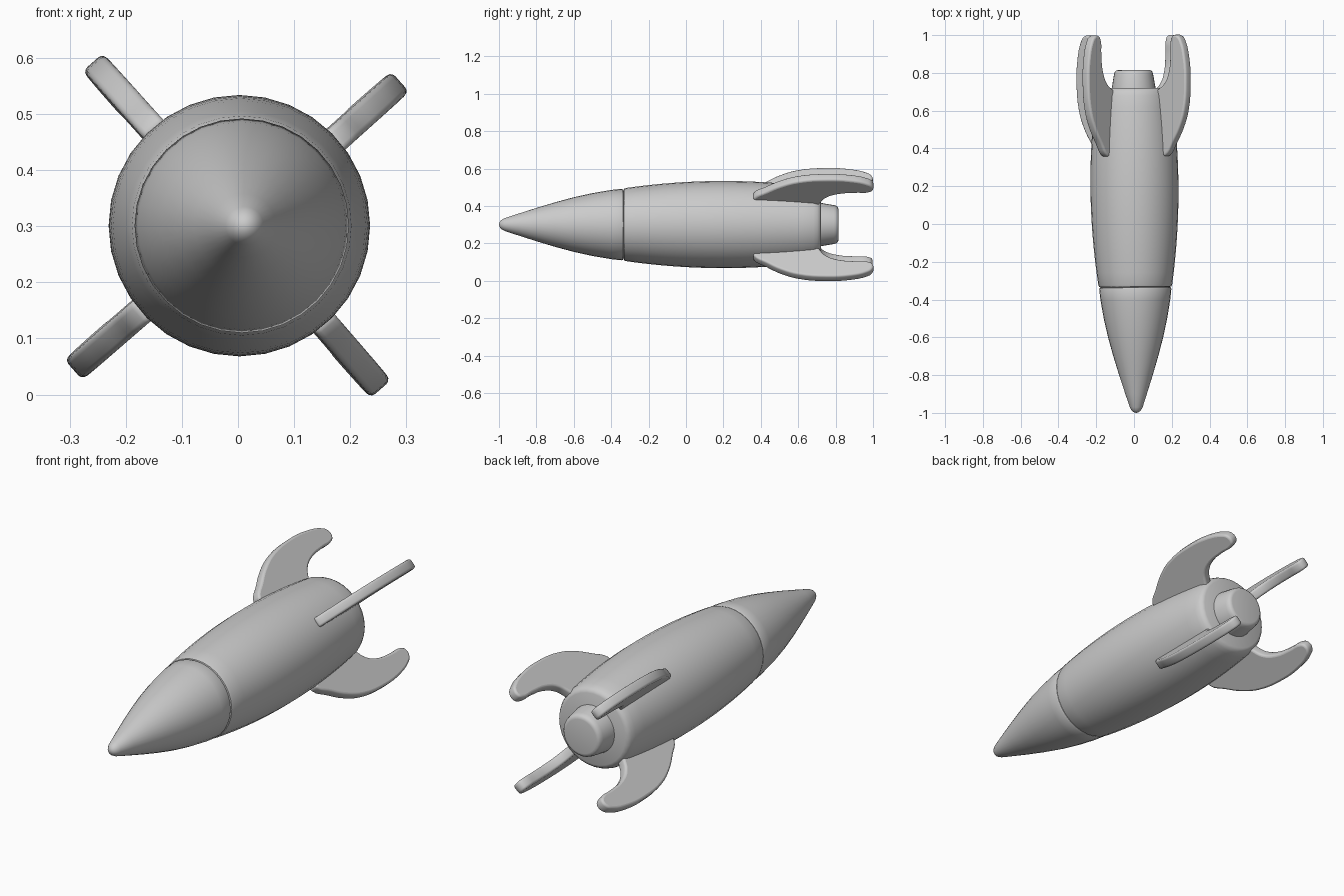
import bpy, bmesh, math
from mathutils import Matrix, Vector

cube = bpy.data.objects.get("Cube")
if cube:
    bpy.data.objects.remove(cube, do_unlink=True)

# One plain grey for everything
grey = bpy.data.materials.new("grey")
grey.use_nodes = True
colour = (0.6, 0.6, 0.6, 1)
grey.diffuse_color = colour
grey.node_tree.nodes["Principled BSDF"].inputs["Base Color"].default_value = colour

# Long axis runs along y, very slightly yawed
AXIS = Matrix.Translation((0.004, 0, 0.301)) @ Matrix.Rotation(0.008, 4, "Z")


def finish(obj, angle):
    bpy.ops.object.select_all(action="DESELECT")
    obj.select_set(True)
    bpy.context.view_layer.objects.active = obj
    bpy.ops.object.shade_smooth_by_angle(angle=math.radians(angle))


def lathe(name, profile, segments=32):
    """Spin (y, radius) points about the y axis."""
    bm = bmesh.new()
    verts = [bm.verts.new((r, y, 0)) for y, r in profile]
    edges = [bm.edges.new(pair) for pair in zip(verts, verts[1:])]
    bmesh.ops.spin(bm, geom=verts + edges, cent=(0, 0, 0), axis=(0, 1, 0),
                   angle=math.tau, steps=segments)
    bmesh.ops.remove_doubles(bm, verts=bm.verts, dist=0.0005)
    bmesh.ops.recalc_face_normals(bm, faces=bm.faces)
    mesh = bpy.data.meshes.new(name)
    bm.to_mesh(mesh)
    bm.free()
    mesh.materials.append(grey)
    obj = bpy.data.objects.new(name, mesh)
    bpy.context.collection.objects.link(obj)
    obj.matrix_world = AXIS
    finish(obj, 40)


lathe("nose_cone", [(-1, 0), (-0.997, 0.012), (-0.988, 0.024), (-0.97, 0.034),
                    (-0.9, 0.057), (-0.8, 0.089), (-0.7, 0.119), (-0.6, 0.146),
                    (-0.5, 0.168), (-0.4, 0.185), (-0.345, 0.191),
                    (-0.337, 0.188), (-0.335, 0.18), (-0.335, 0)])

# Barrel-shaped hull with rounded rims
hull = [(y, 0.233 - 0.138 * (y - 0.2) ** 2)
        for y in [-0.32 + 0.0625 * i for i in range(17)]]
lathe("hull", [(-0.335, 0), (-0.335, 0.18), (-0.332, 0.191)] + hull +
      [(0.7, 0.194), (0.714, 0.186), (0.72, 0.172), (0.72, 0)])

lathe("nozzle", [(0.7, 0.117), (0.725, 0.115), (0.79, 0.104), (0.805, 0.1),
                 (0.813, 0.092), (0.815, 0.082), (0.815, 0)])

# Swept fin outline as (radius, y), rounded by the curve bevel
OUTLINE = [(0.225, 0.36), (0.24, 0.362), (0.288, 0.428), (0.335, 0.503),
           (0.372, 0.6), (0.388, 0.75), (0.379, 0.88), (0.355, 0.965),
           (0.333, 0.994), (0.3, 0.998), (0.283, 0.98), (0.277, 0.9),
           (0.266, 0.81), (0.235, 0.745), (0.19, 0.712), (0.15, 0.69),
           (0.15, 0.42)]


def fin(name, degrees):
    curve = bpy.data.curves.new(name, "CURVE")
    curve.dimensions = "2D"
    curve.fill_mode = "BOTH"
    curve.resolution_u = 4
    curve.extrude = 0.013
    curve.bevel_depth = 0.011
    curve.bevel_resolution = 2
    curve.offset = -0.011
    spline = curve.splines.new("BEZIER")
    spline.bezier_points.add(len(OUTLINE) - 1)
    for point, (r, y) in zip(spline.bezier_points, OUTLINE):
        point.co = Vector((r, y, 0))
        point.handle_left_type = point.handle_right_type = "AUTO"
    spline.use_cyclic_u = True
    curve.materials.append(grey)
    obj = bpy.data.objects.new(name, curve)
    bpy.context.collection.objects.link(obj)
    obj.matrix_world = AXIS @ Matrix.Rotation(-math.radians(degrees), 4, "Y")
    bpy.ops.object.select_all(action="DESELECT")
    obj.select_set(True)
    bpy.context.view_layer.objects.active = obj
    bpy.ops.object.convert(target="MESH")
    finish(bpy.context.object, 35)


for i, side in enumerate(["upper_left", "upper_right", "lower_right", "lower_left"]):
    fin(side + "_fin", 41.4 + 90 * i)
